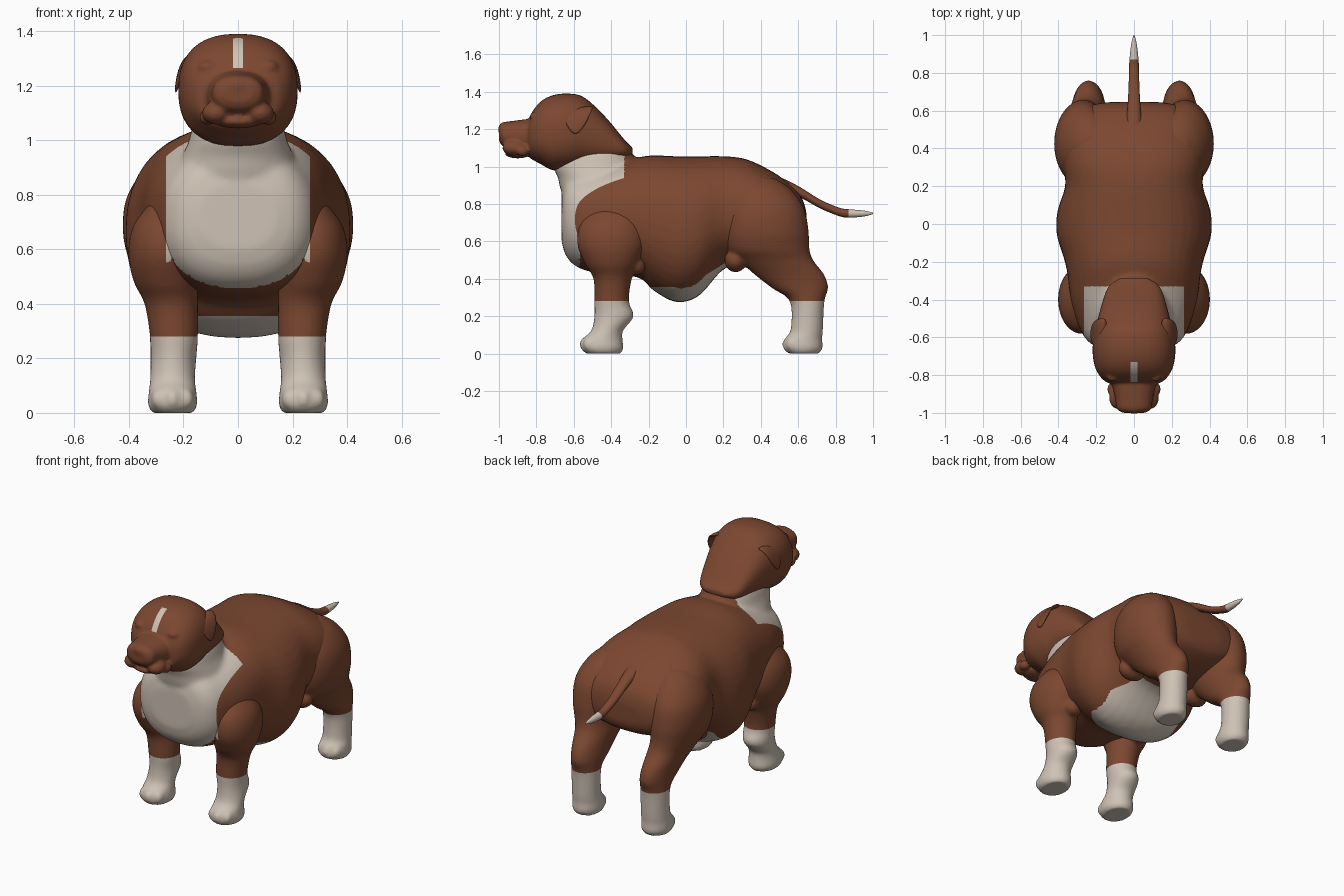
import bpy, bmesh, math
from mathutils import Matrix, Vector

cube = bpy.data.objects.get("Cube")
if cube:
    bpy.data.objects.remove(cube, do_unlink=True)


def material(name, rgb):
    mat = bpy.data.materials.new(name)
    mat.use_nodes = True
    mat.diffuse_color = (*rgb, 1)
    mat.node_tree.nodes["Principled BSDF"].inputs["Base Color"].default_value = (*rgb, 1)
    return mat


COAT = material("chestnut coat", (0.2, 0.064, 0.03))
CREAM = material("cream markings", (0.62, 0.54, 0.46))


def spline(a, b, c, d, t):
    """Catmull-Rom blend of four stations."""
    return [q + 0.5 * t * (r - p + t * (2 * p - 5 * q + 4 * r - s + t * (3 * (q - r) + s - p)))
            for p, q, r, s in zip(a, b, c, d)]


def loft(bm, axis, stations, power=2.0, sides=40, steps=5):
    """Rings along y or z; station = (position, low, high, half width, x centre)."""
    pts = [tuple(s) + (0,) * (5 - len(s)) for s in stations]
    pts = [pts[0]] + pts + [pts[-1]]
    dense = [spline(*pts[i:i + 4], k / steps) for i in range(len(pts) - 3) for k in range(steps)]
    dense.append(pts[-1])
    rings = []
    for pos, low, high, half, mid in dense:
        ring = []
        for k in range(sides):
            ang = math.tau * k / sides
            c, s = math.cos(ang), math.sin(ang)
            x = mid + half * math.copysign(abs(c) ** (2 / power), c)
            v = (low + high) / 2 + (high - low) / 2 * math.copysign(abs(s) ** (2 / power), s)
            ring.append(bm.verts.new((x, pos, v) if axis == "y" else (x, v, pos)))
        rings.append(ring)
    for a, b in zip(rings, rings[1:]):
        for k in range(sides):
            n = (k + 1) % sides
            bm.faces.new((a[k], a[n], b[n], b[k]))
    bm.faces.new(rings[0])
    bm.faces.new(rings[-1])


def blob(bm, centre, radii, mirrored=False):
    for side in ((1, -1) if mirrored else (1,)):
        place = Matrix.Translation((centre[0] * side, centre[1], centre[2]))
        bmesh.ops.create_uvsphere(bm, u_segments=24, v_segments=16, radius=1,
                                  matrix=place @ Matrix.Diagonal((*radii, 1)))


def finish(name, bm, voxel=0, smooth=5, cuts=(), rule=None):
    """Fuse the pieces, cut along marking borders and colour by rule."""
    bmesh.ops.recalc_face_normals(bm, faces=bm.faces)
    mesh = bpy.data.meshes.new(name)
    bm.to_mesh(mesh)
    bm.free()
    obj = bpy.data.objects.new(name, mesh)
    bpy.context.collection.objects.link(obj)
    if voxel:
        rem = obj.modifiers.new("fuse", "REMESH")
        rem.mode, rem.voxel_size = "VOXEL", voxel
        soft = obj.modifiers.new("soften", "SMOOTH")
        soft.factor, soft.iterations = 0.5, smooth
        deps = bpy.context.evaluated_depsgraph_get()
        mesh = bpy.data.meshes.new_from_object(obj.evaluated_get(deps))
        obj.modifiers.clear()
        obj.data = mesh
    mesh.materials.clear()
    mesh.materials.append(COAT)
    mesh.materials.append(CREAM)
    bm = bmesh.new()
    bm.from_mesh(mesh)
    for point, normal in cuts:
        bmesh.ops.bisect_plane(bm, geom=bm.verts[:] + bm.edges[:] + bm.faces[:], dist=1e-5,
                               plane_co=point, plane_no=normal)
    for f in bm.faces:
        f.smooth = True
        f.material_index = int(bool(rule and rule(f.calc_center_median())))
    bm.to_mesh(mesh)
    bm.free()
    return obj


def mirror_copy(obj, name):
    mesh = obj.data.copy()
    mesh.transform(Matrix.Diagonal((-1, 1, 1, 1)))
    mesh.flip_normals()
    twin = bpy.data.objects.new(name, mesh)
    bpy.context.collection.objects.link(twin)
    for mod in obj.modifiers:
        new = twin.modifiers.new(mod.name, mod.type)
        for key in ("thickness", "offset", "levels", "render_levels"):
            if hasattr(mod, key):
                setattr(new, key, getattr(mod, key))


# Marking rules
def chest(c):
    return abs(c.x) < 0.265 and c.z > 0.43 and c.y < min(-0.33, -0.57 + 1.1 * max(0, c.z - 0.72))


def belly(c):
    return -0.3 < c.y < 0.25 and abs(c.x) < 0.27 and c.z < 0.355 + 0.62 * max(0, c.y)


CHEST_CUTS = [((0.265, 0, 0), (1, 0, 0)), ((-0.265, 0, 0), (1, 0, 0)),
              ((0, -0.57, 0.72), (0, 1, -1.1))]
BELLY_CUTS = [((0, 0, 0.355), (0, 0, 1)), ((0, 0, 0.355), (0, -0.62, 1))]
SOCK = 0.28

# Torso with neck
bm = bmesh.new()
loft(bm, "y", [(-0.665, 0.6, 0.84, 0.14), (-0.645, 0.53, 0.92, 0.21), (-0.6, 0.475, 0.96, 0.262),
               (-0.52, 0.44, 0.98, 0.3), (-0.4, 0.425, 1.01, 0.335), (-0.25, 0.405, 1.05, 0.355),
               (-0.17, 0.335, 1.06, 0.375), (-0.05, 0.275, 1.055, 0.41), (0.07, 0.31, 1.055, 0.405),
               (0.2, 0.45, 1.055, 0.365), (0.32, 0.48, 1.04, 0.375), (0.45, 0.5, 0.98, 0.385),
               (0.55, 0.53, 0.91, 0.345), (0.62, 0.57, 0.83, 0.26), (0.645, 0.62, 0.75, 0.14)], 2.3)
loft(bm, "z", [(0.72, -0.6, -0.2, 0.24), (0.86, -0.665, -0.2, 0.235), (0.94, -0.685, -0.23, 0.205),
               (1.0, -0.71, -0.26, 0.18), (1.06, -0.7, -0.28, 0.165), (1.12, -0.63, -0.33, 0.14)], 2.2)
finish("torso", bm, 0.013, 7, CHEST_CUTS + BELLY_CUTS, lambda c: chest(c) or belly(c))

# Head with muzzle, lips, brows and eyes
bm = bmesh.new()
loft(bm, "y", [(-0.85, 1.08, 1.21, 0.1), (-0.832, 1.045, 1.275, 0.155), (-0.78, 1.015, 1.345, 0.197),
               (-0.71, 0.98, 1.382, 0.217), (-0.62, 0.985, 1.39, 0.217), (-0.54, 1.0, 1.367, 0.2),
               (-0.43, 1.01, 1.265, 0.172), (-0.33, 1.04, 1.145, 0.135), (-0.285, 1.07, 1.1, 0.07)], 2.4)
loft(bm, "y", [(-1.0, 1.14, 1.21, 0.055), (-0.98, 1.11, 1.235, 0.09), (-0.92, 1.09, 1.245, 0.1),
               (-0.83, 1.07, 1.255, 0.12), (-0.78, 1.08, 1.25, 0.11)], 2.3)
blob(bm, (0.08, -0.92, 1.1), (0.052, 0.062, 0.042), True)
blob(bm, (0.112, -0.875, 1.085), (0.03, 0.035, 0.03), True)
blob(bm, (0, -0.9, 1.07), (0.09, 0.07, 0.026))
blob(bm, (0, -0.965, 1.2), (0.06, 0.04, 0.04))
blob(bm, (0.112, -0.805, 1.27), (0.036, 0.03, 0.022), True)
finish("head", bm, 0.009, 4,
       [((0.018, 0, 0), (1, 0, 0)), ((-0.018, 0, 0), (1, 0, 0)),
        ((0, -0.73, 0), (0, 1, 0)), ((0, 0, 1.265), (0, 0, 1))],
       lambda c: abs(c.x) < 0.018 and c.y < -0.73 and c.z > 1.265)

# Folded ears
bm = bmesh.new()
root, back, tip, rear, fore, inner = [bm.verts.new(p) for p in (
    (0.185, -0.67, 1.3), (0.195, -0.49, 1.32), (0.233, -0.59, 1.14),
    (0.225, -0.525, 1.24), (0.222, -0.645, 1.22), (0.12, -0.49, 1.32))]
bm.faces.new((root, fore, tip, rear, back))
bm.faces.new((root, back, inner))
ear = finish("left_ear", bm)
thick = ear.modifiers.new("thickness", "SOLIDIFY")
thick.thickness, thick.offset = 0.022, 0
sub = ear.modifiers.new("round", "SUBSURF")
sub.levels = sub.render_levels = 2
mirror_copy(ear, "right_ear")

# Front legs
sock_cut = [((0, 0, SOCK), (0, 0, 1))]
bm = bmesh.new()
loft(bm, "z", [(0, -0.535, -0.35, 0.075, 0.24), (0.03, -0.56, -0.335, 0.09, 0.24),
               (0.08, -0.55, -0.34, 0.087, 0.24), (0.125, -0.505, -0.335, 0.082, 0.24),
               (0.2, -0.49, -0.28, 0.084, 0.237), (SOCK, -0.49, -0.305, 0.088, 0.235),
               (0.4, -0.495, -0.29, 0.098, 0.245), (0.48, -0.54, -0.255, 0.117, 0.265),
               (0.58, -0.58, -0.22, 0.127, 0.275), (0.68, -0.57, -0.23, 0.117, 0.27),
               (0.76, -0.51, -0.27, 0.08, 0.25), (0.8, -0.44, -0.34, 0.04, 0.24)])
blob(bm, (0.25, -0.265, 0.47), (0.06, 0.05, 0.05))
for dx in (-0.05, 0, 0.05):
    blob(bm, (0.24 + dx, -0.53 + abs(dx) * 0.4, 0.05), (0.029, 0.04, 0.04))
leg = finish("left_front_leg", bm, 0.011, 4, sock_cut + CHEST_CUTS,
             lambda c: c.z < SOCK or chest(c))
mirror_copy(leg, "right_front_leg")

# Hind legs
bm = bmesh.new()
loft(bm, "z", [(0, 0.55, 0.71, 0.072, 0.24), (0.03, 0.52, 0.73, 0.087, 0.24),
               (0.08, 0.53, 0.728, 0.086, 0.24), (0.13, 0.56, 0.732, 0.082, 0.24),
               (SOCK, 0.555, 0.74, 0.083, 0.24), (0.35, 0.46, 0.76, 0.087, 0.24),
               (0.42, 0.37, 0.74, 0.095, 0.245), (0.5, 0.28, 0.68, 0.115, 0.255),
               (0.56, 0.22, 0.66, 0.135, 0.265), (0.66, 0.2, 0.655, 0.152, 0.27),
               (0.78, 0.21, 0.63, 0.147, 0.265), (0.88, 0.25, 0.56, 0.115, 0.24),
               (0.94, 0.33, 0.47, 0.06, 0.22)])
blob(bm, (0.24, 0.265, 0.5), (0.09, 0.06, 0.065))
for dx in (-0.05, 0, 0.05):
    blob(bm, (0.24 + dx, 0.555 + abs(dx) * 0.4, 0.05), (0.029, 0.04, 0.04))
leg = finish("left_hind_leg", bm, 0.011, 4, sock_cut, lambda c: c.z < SOCK)
mirror_copy(leg, "right_hind_leg")

# Tail with pale tip
bm = bmesh.new()
loft(bm, "y", [(0.42, 0.87, 0.96, 0.06), (0.52, 0.865, 0.935, 0.045), (0.61, 0.835, 0.89, 0.035),
               (0.72, 0.775, 0.822, 0.029), (0.82, 0.735, 0.78, 0.026), (0.87, 0.727, 0.772, 0.024),
               (0.95, 0.733, 0.765, 0.015), (1.0, 0.746, 0.754, 0.003)], sides=20)
finish("tail", bm, cuts=[((0, 0.87, 0), (0, 1, 0))], rule=lambda c: c.y > 0.87)
